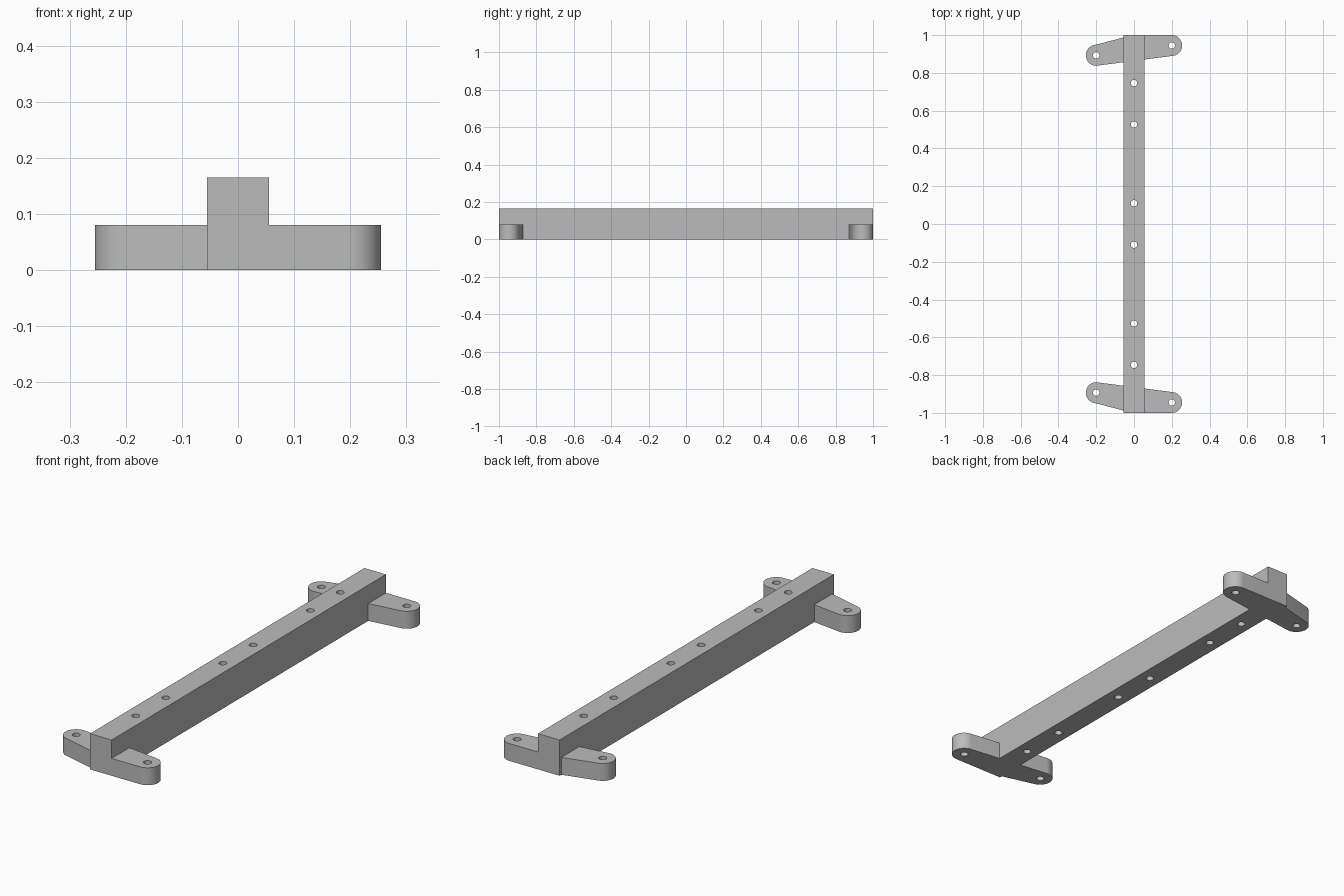
import bpy
import bmesh
from math import cos, sin, tau, radians
from mathutils import Vector, geometry

cube = bpy.data.objects.get("Cube")
if cube:
    bpy.data.objects.remove(cube, do_unlink=True)

BEAM_HALF, BEAM_TOP = 0.055, 0.165
ARM_RADIUS, ARM_TOP = 0.055, 0.08
HOLE_RADIUS = 0.017

grey = bpy.data.materials.new("plain grey")
grey.use_nodes = True
grey.diffuse_color = (0.5, 0.5, 0.5, 1)
grey.node_tree.nodes["Principled BSDF"].inputs["Base Color"].default_value = (0.5, 0.5, 0.5, 1)


def circle(x, y, radius, sides):
    return [Vector((x + radius * cos(tau * i / sides), y + radius * sin(tau * i / sides)))
            for i in range(sides)]


def prisms(name, outlines, bottom, top):
    """Extrude flat outlines upward into one object."""
    bm = bmesh.new()
    for outline in outlines:
        face = bm.faces.new([bm.verts.new((p.x, p.y, bottom)) for p in outline])
        ext = bmesh.ops.extrude_face_region(bm, geom=[face], use_keep_orig=True)
        verts = [g for g in ext["geom"] if isinstance(g, bmesh.types.BMVert)]
        bmesh.ops.translate(bm, verts=verts, vec=(0, 0, top - bottom))
    bmesh.ops.recalc_face_normals(bm, faces=bm.faces)
    mesh = bpy.data.meshes.new(name)
    bm.to_mesh(mesh)
    bm.free()
    mesh.materials.append(grey)
    obj = bpy.data.objects.new(name, mesh)
    bpy.context.collection.objects.link(obj)
    return obj


def combine(target, tool, operation):
    """Apply a boolean and discard the tool object."""
    tool.hide_render = True
    mod = target.modifiers.new(operation, 'BOOLEAN')
    mod.operation, mod.solver, mod.object = operation, 'EXACT', tool
    bpy.context.view_layer.objects.active = target
    bpy.ops.object.modifier_apply(modifier=mod.name)
    bpy.data.objects.remove(tool, do_unlink=True)


# Long square-ended beam
corners = [Vector((x * BEAM_HALF, y)) for x, y in ((-1, -1), (1, -1), (1, 1), (-1, 1))]
beam = prisms("mounting_beam", [corners], 0, BEAM_TOP)

# Bent foot at each end, wrapped around three round bosses
hole_spots = []
for end, name in ((-1, "front_foot"), (1, "back_foot")):
    left, middle, right = (0.2, end * 0.945), (0, end * 0.945), (-0.2, end * 0.893)
    points = [p for c in (left, middle, right) for p in circle(*c, ARM_RADIUS, 64)]
    outline = [points[i] for i in geometry.convex_hull_2d(points)]
    combine(beam, prisms(name, [outline], 0, ARM_TOP), 'UNION')
    hole_spots += [left, right]
    hole_spots += [(0, end * y) for y in (0.11, 0.527, 0.746)]

# Screw holes right through the beam and feet
drills = prisms("hole_cutter", [circle(*s, HOLE_RADIUS, 32) for s in hole_spots], -0.1, 0.3)
combine(beam, drills, 'DIFFERENCE')

# Smooth round ends and holes, crisp edges elsewhere
bpy.ops.object.select_all(action='DESELECT')
beam.select_set(True)
bpy.context.view_layer.objects.active = beam
bpy.ops.object.shade_smooth_by_angle(angle=radians(30))
